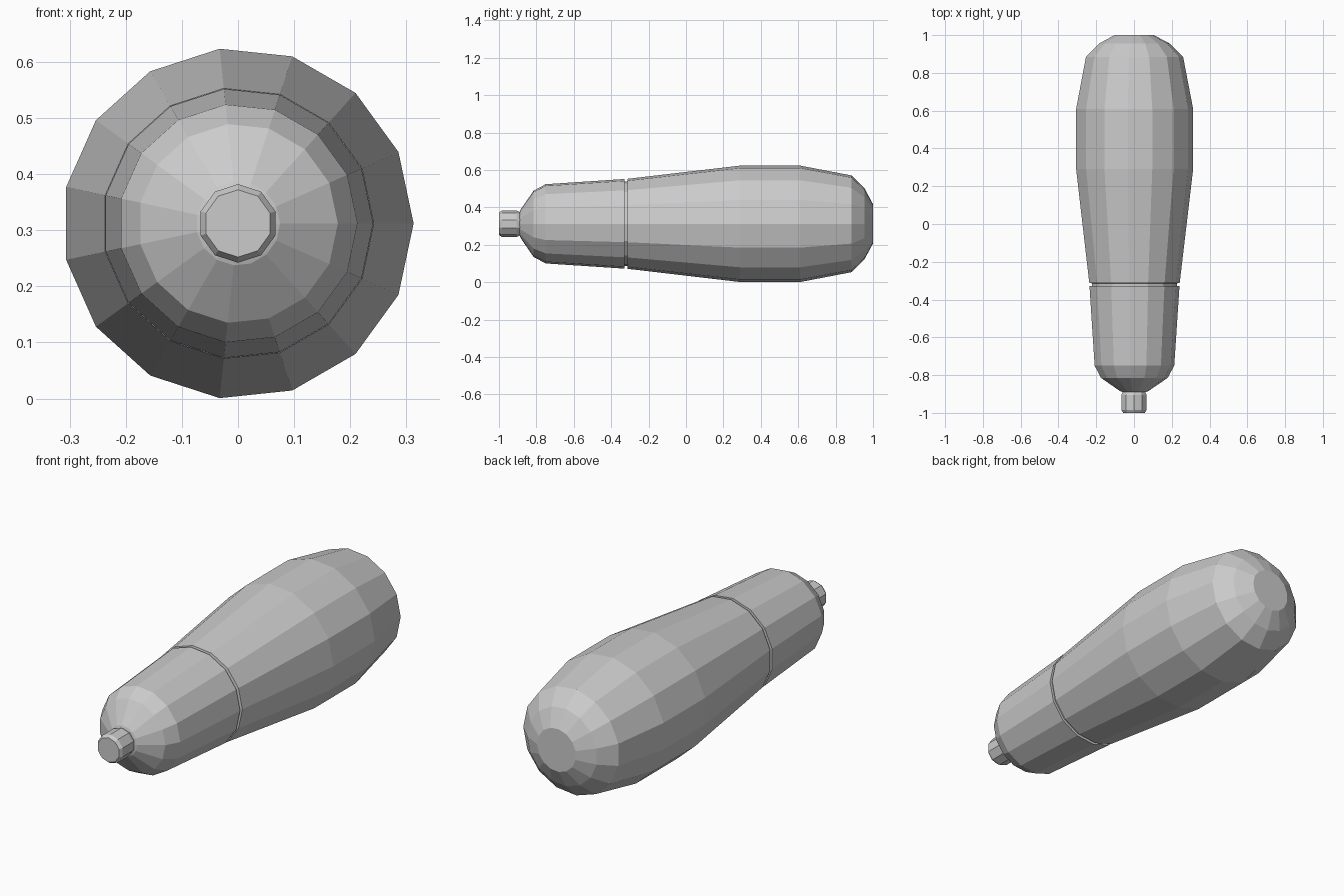
import bpy
import bmesh
import math

if "Cube" in bpy.data.objects:
    bpy.data.objects.remove(bpy.data.objects["Cube"])

AXIS_Z = 0.312


def lathe(name, profile, sides, cap_start=False, cap_end=False, phase=0.0):
    """Turn (y, radius) points around the lengthwise axis."""
    bm = bmesh.new()
    rings = []
    for y, r in profile:
        ring = []
        for i in range(sides):
            a = phase + 2 * math.pi * i / sides
            ring.append(bm.verts.new((r * math.cos(a), y, AXIS_Z + r * math.sin(a))))
        rings.append(ring)
    # Profiles run along +y, so this winding faces outward
    for a, b in zip(rings, rings[1:]):
        for i in range(sides):
            j = (i + 1) % sides
            bm.faces.new((a[i], b[i], b[j], a[j]))
    if cap_start:
        bm.faces.new(rings[0])
    if cap_end:
        bm.faces.new(rings[-1][::-1])
    mesh = bpy.data.meshes.new(name)
    bm.to_mesh(mesh)
    bm.free()
    obj = bpy.data.objects.new(name, mesh)
    bpy.context.collection.objects.link(obj)
    return obj


# Large swelling body with rounded back end; its front step forms the seam groove
lathe("body", [(-0.328, 0.228), (-0.314, 0.228), (-0.312, 0.242), (0.29, 0.313),
               (0.61, 0.313), (0.885, 0.26), (0.955, 0.19), (1.0, 0.105)],
      15, cap_end=True)

# Narrower front section with rounded shoulder
lathe("front_section", [(-0.89, 0.06), (-0.885, 0.075), (-0.815, 0.178),
                        (-0.75, 0.213), (-0.328, 0.241), (-0.328, 0.228)], 15)

# Small nub at the front tip
lathe("tip_nub", [(-1.0, 0.06), (-0.985, 0.07), (-0.905, 0.07), (-0.885, 0.062)],
      10, cap_start=True, phase=math.radians(18))
